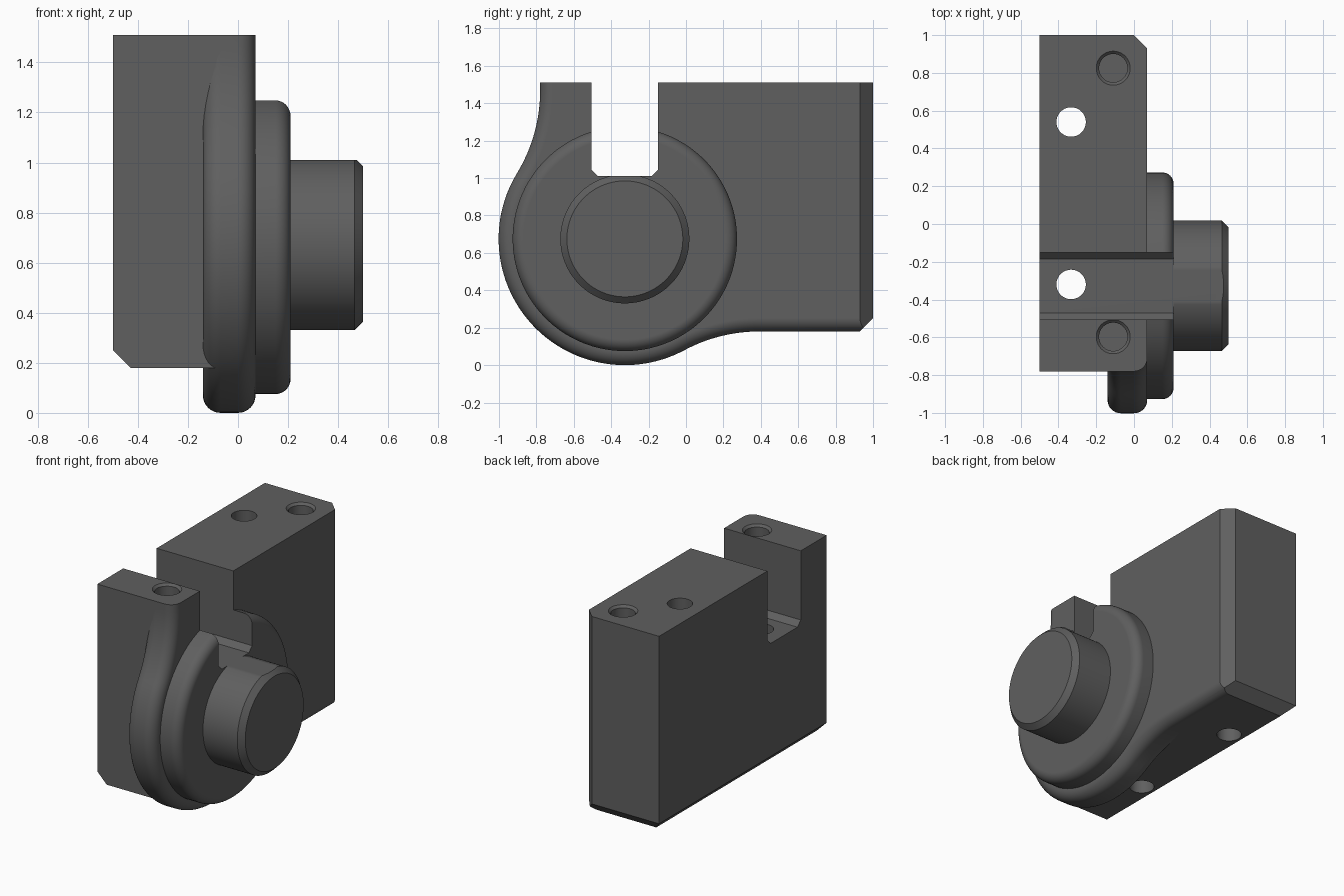
import bpy, bmesh, math

if "Cube" in bpy.data.objects:
    bpy.data.objects.remove(bpy.data.objects["Cube"])

CY, CZ, R = -0.327, 0.675, 0.675        # boss centre and flange radius
FRONT, BOTTOM, TOP, BLEND = -0.78, 0.18, 1.51, 0.85

steel = bpy.data.materials.new("dark_grey")
steel.diffuse_color = (0.115, 0.115, 0.115, 1)
steel.use_nodes = True
steel.node_tree.nodes["Principled BSDF"].inputs["Base Color"].default_value = steel.diffuse_color


def loft(name, rings):
    """Closed solid through rings with equal point counts."""
    bm = bmesh.new()
    loops = [[bm.verts.new(p) for p in ring] for ring in rings]
    n = len(loops[0])
    for a, b in zip(loops, loops[1:]):
        for i in range(n):
            bm.faces.new((a[i], a[(i + 1) % n], b[(i + 1) % n], b[i]))
    bm.faces.new(loops[0][::-1])
    bm.faces.new(loops[-1])
    bmesh.ops.recalc_face_normals(bm, faces=bm.faces)
    me = bpy.data.meshes.new(name)
    bm.to_mesh(me)
    bm.free()
    me.materials.append(steel)
    ob = bpy.data.objects.new(name, me)
    bpy.context.collection.objects.link(ob)
    return ob


def place(axis, u, v, t):
    return {"x": (t, u, v), "y": (u, t, v), "z": (u, v, t)}[axis]


def prism(name, axis, pts, lo, hi):
    return loft(name, [[place(axis, u, v, t) for u, v in pts] for t in (lo, hi)])


def lathe(name, axis, cu, cv, profile, n=96):
    """Round solid along an axis; profile is (position, radius)."""
    angles = [2 * math.pi * (i + 0.5) / n for i in range(n)]
    return loft(name, [[place(axis, cu + r * math.cos(a), cv + r * math.sin(a), t)
                        for a in angles] for t, r in profile])


def round_edge(x, r, f, steps=8):
    """Quarter-round profile ending at x, from radius r."""
    return [(x - f + f * math.sin(a), r - f + f * math.cos(a))
            for a in (math.pi / 2 * i / steps for i in range(steps + 1))]


def combine(target, other, operation):
    m = target.modifiers.new(operation, "BOOLEAN")
    m.operation, m.object, m.solver = operation, other, "EXACT"
    bpy.context.view_layer.objects.active = target
    bpy.ops.object.modifier_apply(modifier=m.name)
    bpy.data.objects.remove(other)


def arc(cu, cv, r, a0, a1, n):
    return [(cu + r * math.cos(a0 + (a1 - a0) * i / n),
             cv + r * math.sin(a0 + (a1 - a0) * i / n)) for i in range(n + 1)]


def flange_outline(d):
    """Disc blended tangentially into the front and bottom faces, inset by d."""
    az = CZ + math.sqrt((R + BLEND) ** 2 - (CY - FRONT + BLEND) ** 2)
    by = CY + math.sqrt((R + BLEND) ** 2 - (CZ - BOTTOM + BLEND) ** 2)
    ta = math.atan2(CZ - az, CY - FRONT + BLEND)
    tb = math.atan2(CZ - BOTTOM + BLEND, CY - by)
    pts = [(FRONT + d, 1.57)]
    pts += arc(FRONT - BLEND, az, BLEND + d, 0, ta, 16)
    pts += arc(CY, CZ, R - d, ta + math.pi, tb + math.pi, 56)[1:-1]
    pts += arc(by, BOTTOM - BLEND, BLEND + d, tb, math.pi / 2, 16)
    return pts + [(1.05, BOTTOM + d), (1.05, 1.57)]


# Main block with chamfered lower outer edge
body = prism("bracket_body", "y",
             [(-0.5, 0.25), (-0.43, 0.18), (-0.035, 0.18), (-0.035, 1.55), (-0.5, 1.55)],
             FRONT, 1.03)

# Flange with both rims rounded
F = 0.07
right = [(x, F - (r - 1 + F)) for x, r in round_edge(0.07, 1, F)]
right = [(x, 1 - r) for x, r in round_edge(0.07, 1, F)]
left = [(-0.07 - x, d) for x, d in reversed(right)]
combine(body, loft("flange", [[(x, y, z) for y, z in flange_outline(d)]
                              for x, d in left + right]), "UNION")

# Raised disc and pin
combine(body, lathe("disc", "x", CY, CZ, [(0.0, 0.6)] + round_edge(0.21, 0.6, 0.06)), "UNION")
combine(body, lathe("pin", "x", CY, CZ, [(0.12, 0.345), (0.465, 0.345), (0.5, 0.31)]), "UNION")

# Trim the top, back and the back chamfers
cuts = [
    prism("top_trim", "z", [(-1, -2), (1, -2), (1, 2), (-1, 2)], TOP, 2),
    prism("back_trim", "z", [(-1, 1), (0, 1), (0.1, 0.9), (0.3, 0.9), (0.3, 1.3), (-1, 1.3)], -1, 3),
    prism("lower_back_trim", "x", [(0.83, 0.08), (1.1, 0.35), (1.1, 0.08)], -1, 1),
    # Slot with chamfered floor corners
    prism("slot", "x", [(-0.505, 2), (-0.505, 1.045), (-0.47, 1.01), (-0.185, 1.01),
                        (-0.15, 1.045), (-0.15, 2)], -1, 1),
]
# Through holes
for y in (0.54, -0.32):
    cuts.append(lathe("through_hole", "z", -0.333, y, [(-1, 0.078), (3, 0.078)], 48))
# Blind holes with countersunk mouths
for y in (0.825, -0.597):
    cuts.append(lathe("blind_hole", "z", -0.11, y,
                      [(1.1, 0.075), (TOP - 0.015, 0.075), (TOP, 0.09), (1.7, 0.09)], 48))
for c in cuts:
    combine(body, c, "DIFFERENCE")

# Smooth curved faces, keep machined edges sharp
bpy.ops.object.select_all(action="DESELECT")
body.select_set(True)
bpy.context.view_layer.objects.active = body
bpy.ops.object.shade_smooth_by_angle(angle=math.radians(30))
wn = body.modifiers.new("even_normals", "WEIGHTED_NORMAL")
wn.keep_sharp = True
